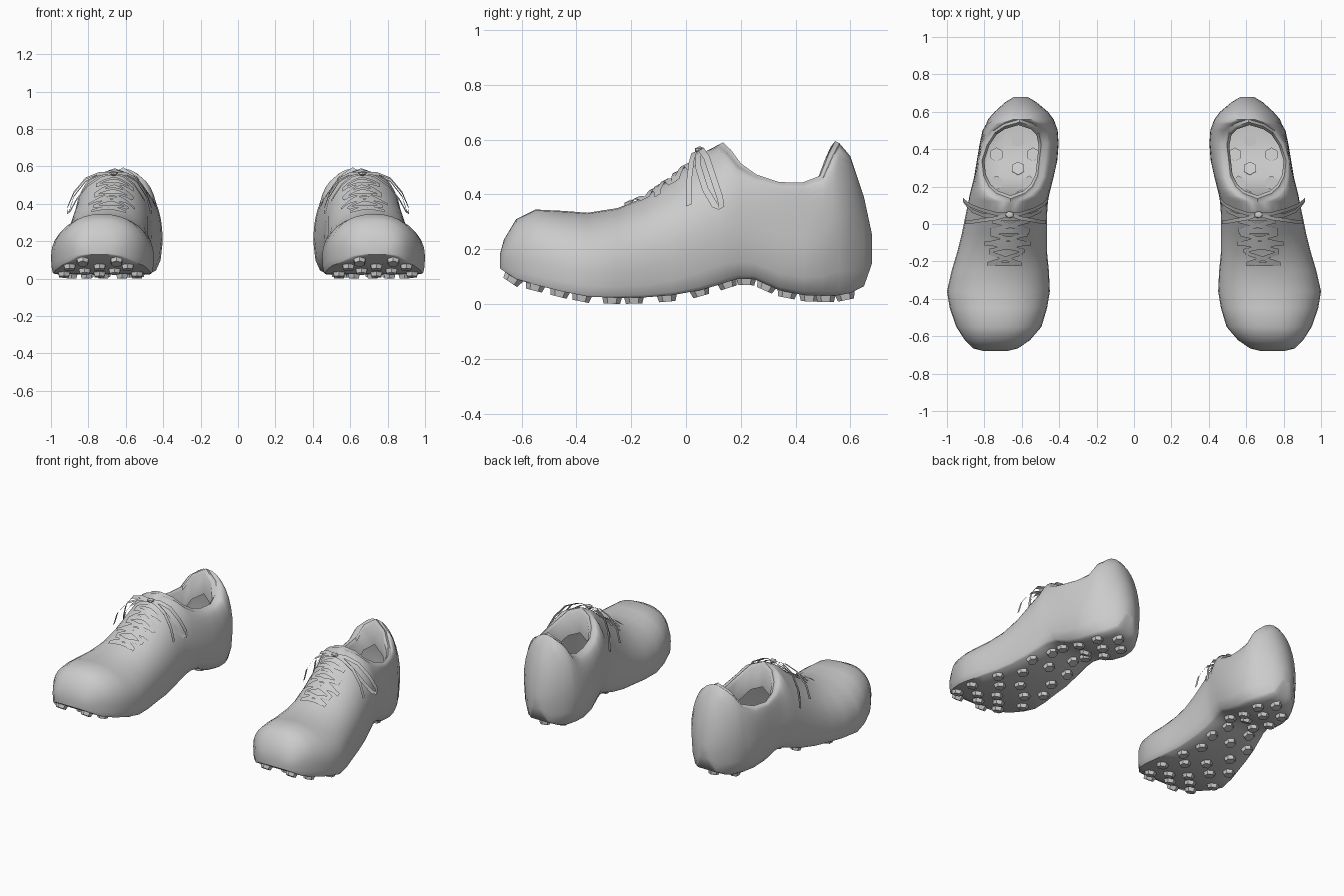
import bpy, bmesh, math
from mathutils import Vector
from mathutils.bvhtree import BVHTree

if "Cube" in bpy.data.objects:
    bpy.data.objects.remove(bpy.data.objects["Cube"])


def finish(name, bm, angle=40):
    """Turn a bmesh into a smooth object mirrored to the other foot."""
    me = bpy.data.meshes.new(name)
    bm.to_mesh(me)
    ob = bpy.data.objects.new(name, me)
    bpy.context.collection.objects.link(ob)
    ob.modifiers.new("other_foot", 'MIRROR').use_mirror_merge = False
    bpy.ops.object.select_all(action='DESELECT')
    ob.select_set(True)
    bpy.context.view_layer.objects.active = ob
    bpy.ops.object.shade_smooth_by_angle(angle=math.radians(angle))
    return ob


def lerp(table, y):
    """Piecewise linear lookup in [(y, value), ...]."""
    if y <= table[0][0]:
        return table[0][1]
    for (a, va), (b, vb) in zip(table, table[1:]):
        if y <= b:
            return va + (vb - va) * (y - a) / (b - a)
    return table[-1][1]


# Cross-sections along the foot: y, inner x, outer x, sole z, top z, half opening
SECTIONS = [
    (-.68, .68, .80, .13, .18, 0), (-.665, .62, .86, .12, .235, 0),
    (-.62, .555, .905, .09, .31, 0), (-.55, .495, .95, .07, .345, 0),
    (-.45, .465, .985, .045, .34, 0), (-.36, .45, 1.0, .027, .333, 0),
    (-.25, .455, .975, .022, .35, 0), (-.15, .465, .945, .024, .39, 0),
    (-.05, .465, .92, .032, .46, 0), (.05, .465, .90, .05, .545, 0),
    (.12, .46, .885, .07, .582, 0), (.15, .455, .88, .08, .555, .08),
    (.19, .445, .87, .092, .505, .125), (.25, .43, .855, .09, .465, .155),
    (.34, .41, .84, .05, .437, .165), (.43, .403, .825, .032, .435, .155),
    (.50, .408, .81, .03, .46, .125), (.535, .42, .79, .03, .54, .08),
    (.56, .43, .78, .032, .587, 0), (.60, .46, .745, .04, .54, 0),
    (.65, .52, .69, .065, .39, 0), (.68, .57, .64, .15, .25, 0)]
RIDGE = [(-.68, .74), (-.36, .715), (0, .66), (.34, .66), (.56, .61), (.68, .605)]
SOLE = [(-.45, .96), (0, .9), (.2, .78), (.56, .7), (.68, .7)]
WIDEST = [(-.68, .3), (0, .3), (.3, .4), (.68, .4)]
POWER = [(-.6, .85), (-.2, 1.0), (.03, 1.2), (.12, 1.1), (.25, .85), (.5, .9), (.56, 1)]


def section(y, xin, xout, zb, zt, gap):
    """Open outline from the top inner edge, under the sole, to the top outer edge."""
    mid, ridge = (xin + xout) / 2, lerp(RIDGE, y)
    sole, q = lerp(SOLE, y), lerp(POWER, y)
    zm = zb + (zt - zb) * lerp(WIDEST, y)

    def half(side, edge):
        top = ridge + side * gap
        pts = []
        for i in range(8, -1, -1):
            a = math.pi / 2 * i / 8
            c, s = max(math.cos(a), 0) ** q if i < 8 else 0, math.sin(a) ** .95
            pts.append((top + (edge - top) * c, y, zm + (zt - zm) * s))
        foot = mid + (edge - mid) * sole
        for t in (.4, .75, 1):
            a = math.pi / 2 * t
            pts.append((foot + (edge - foot) * math.cos(a), y, zm + (zb - zm) * math.sin(a)))
        pts.append((mid + (foot - mid) * .5, y, zb))
        return pts
    return half(-1, xin) + [(mid, y, zb)] + half(1, xout)[::-1]


# Shoe shell: loft the sections, close toe and heel
bm = bmesh.new()
rows = [[bm.verts.new(p) for p in section(*s)] for s in SECTIONS]
for a, b in zip(rows, rows[1:]):
    for i in range(len(a) - 1):
        bm.faces.new((a[i], a[i + 1], b[i + 1], b[i]))
for r in (rows[0], rows[-1]):
    bm.faces.new(r)
bmesh.ops.remove_doubles(bm, verts=bm.verts, dist=.0005)

# Collar: roll the open rim inward, then down as lining
rim = [e for e in bm.edges if e.is_boundary]
for scale, drop in ((.93, -.008), (.92, .02), (1.0, .14)):
    ext = bmesh.ops.extrude_edge_only(bm, edges=rim)['geom']
    for v in [g for g in ext if isinstance(g, bmesh.types.BMVert)]:
        v.co.x = .655 + (v.co.x - .655) * scale
        v.co.y = .345 + (v.co.y - .345) * scale
        v.co.z -= drop
    rim = [g for g in ext if isinstance(g, bmesh.types.BMEdge)]
bmesh.ops.recalc_face_normals(bm, faces=bm.faces)
tree = BVHTree.FromBMesh(bm)
finish("shoe_shell", bm, 50)

# Sole studs: hexagons seated on the sole by casting up from below
STUDS = [(-.63, (.65, .83)), (-.55, (.59, .74, .90)), (-.46, (.66, .82)),
         (-.38, (.54, .74, .93)), (-.27, (.62, .81)), (-.19, (.54, .72, .89)),
         (-.07, (.58, .80)), (.05, (.56, .70, .83)), (.15, (.60, .76)),
         (.22, (.56, .735)), (.295, (.62,)), (.37, (.54, .735)),
         (.45, (.62,)), (.51, (.53, .71)), (.58, (.61,))]
bm = bmesh.new()
for y, xs in STUDS:
    for x in xs:
        hit, n, _, _ = tree.ray_cast(Vector((x, y, -1)), Vector((0, 0, 1)))
        if hit is None:
            continue
        if n.z > 0:
            n = -n
        m = n.to_track_quat('Z', 'Y').to_matrix().to_4x4()
        m.translation = hit + n * .007
        bmesh.ops.create_cone(bm, cap_ends=True, segments=6, radius1=.038,
                              radius2=.03, depth=.03, matrix=m)
finish("sole_studs", bm, 30)


def ribbon(bm, pts, across):
    """Flat strip along pts."""
    off = Vector(across) / 2
    pairs = [(bm.verts.new(Vector(p) - off), bm.verts.new(Vector(p) + off)) for p in pts]
    for (a, b), (c, d) in zip(pairs, pairs[1:]):
        bm.faces.new((a, b, d, c))


# Lacing: straight and crossed strips laid on the instep
bm = bmesh.new()
LACES = [(-.21, -.21, .075), (-.15, -.21, .09), (-.14, -.10, .095), (-.10, -.10, .125),
         (-.10, -.05, .10), (-.04, -.03, .105), (-.03, .02, .10), (.03, .03, .10)]
for y0, y1, w in LACES:
    for flip in (1, -1):
        pts = []
        for i in range(9):
            t = i / 8
            y = y0 + (y1 - y0) * t
            x = lerp(RIDGE, y) + flip * w * (2 * t - 1)
            hit = tree.ray_cast(Vector((x, y, 2)), Vector((0, 0, -1)))[0]
            pts.append(hit + Vector((0, -.004, .009)))
        ribbon(bm, pts, (0, .022, .012))
        if y0 == y1:
            break
finish("lacing", bm)

# Bow: two drooping loops, two loose ends and a knot
bm = bmesh.new()
knot = (.665, .05, .562)
for s, reach in ((1, .25), (-1, .205)):
    def at(u, y, z):
        return (knot[0] + s * reach * u, y, z)
    ribbon(bm, [knot, at(.3, .055, .565), at(.6, .075, .535), at(.85, .10, .46),
                at(.98, .125, .385), at(1, .13, .35), at(.93, .105, .36),
                at(.8, .07, .42), at(.55, .045, .50), at(.25, .045, .55), knot],
           (0, .02, .012))
    ribbon(bm, [knot, at(.3, .03, .555), at(.6, .02, .52), at(.85, .01, .44),
                at(.95, .01, .36)], (0, .02, .008))
geo = bmesh.ops.create_icosphere(bm, subdivisions=1, radius=.02)
for v in geo['verts']:
    v.co = Vector((v.co.x * 1.3, v.co.y, v.co.z * .7)) + Vector(knot)
finish("lace_bow", bm)
